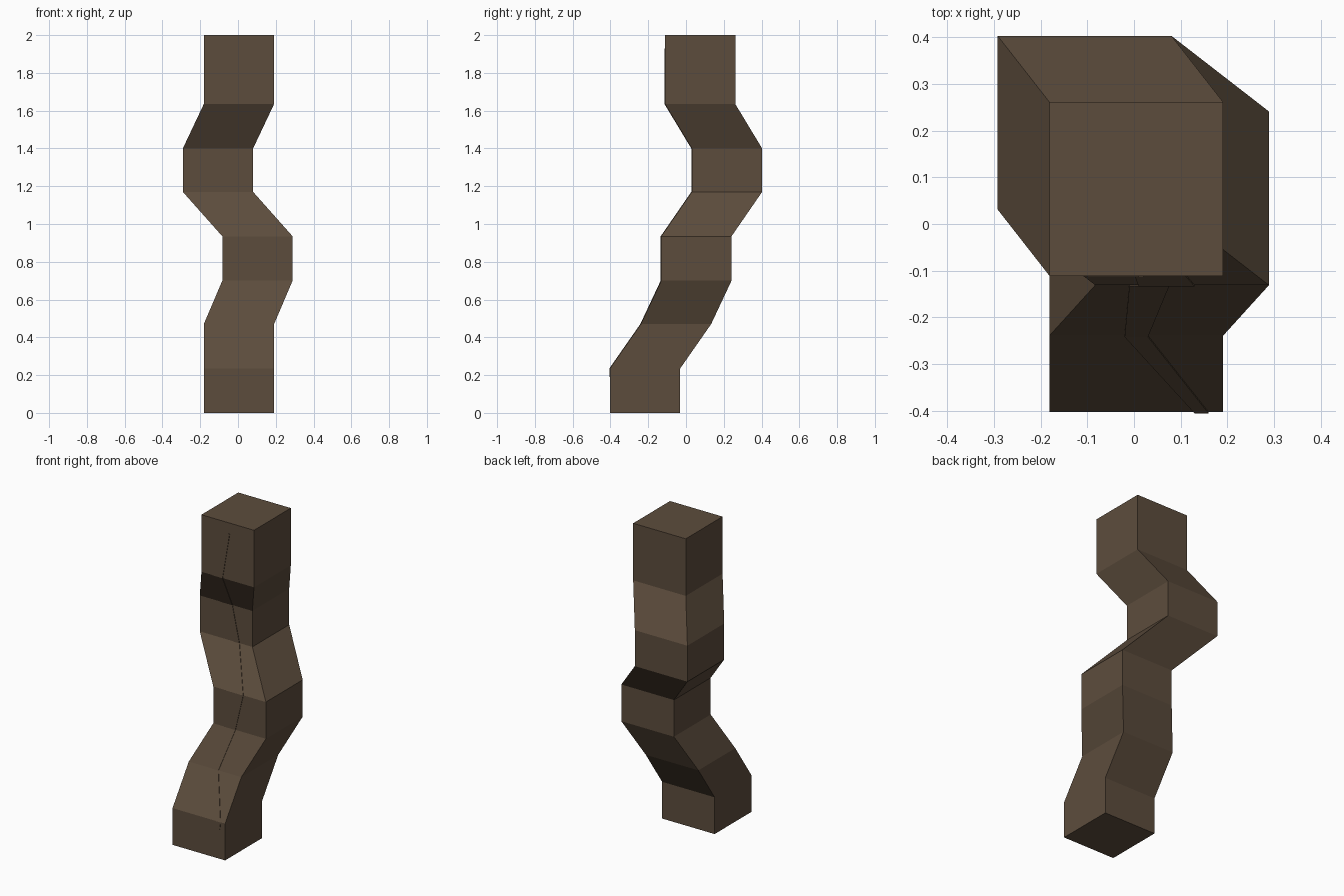
import bpy
import bmesh

cube = bpy.data.objects.get("Cube")
if cube:
    bpy.data.objects.remove(cube, do_unlink=True)

# Bark colour
bark = bpy.data.materials.new("dark_brown_bark")
bark.use_nodes = True
colour = (0.108, 0.073, 0.046, 1)
bark.diffuse_color = colour
bsdf = bark.node_tree.nodes["Principled BSDF"]
bsdf.inputs["Base Color"].default_value = colour
bsdf.inputs["Roughness"].default_value = 1

HALF = 0.186
# Trunk bends: height, centre x, centre y
BENDS = [
    (0, 0.005, -0.217), (0.235, 0.005, -0.217), (0.47, 0.005, -0.053),
    (0.7, 0.103, 0.055), (0.935, 0.103, 0.055), (1.17, -0.106, 0.217),
    (1.4, -0.106, 0.217), (1.635, 0.005, 0.075), (2, 0.005, 0.075),
]
# Raised vein: height, left edge, right edge
VEIN = [
    (0.19, 0.145, 0.155), (0.235, 0.13, 0.16), (0.47, -0.02, 0.03),
    (0.7, -0.01, 0.075), (0.935, 0.01, 0.13), (1.17, -0.05, -0.01),
    (1.4, -0.15, -0.06), (1.635, -0.1, -0.03), (1.93, 0.01, 0.02),
]


def front_y(z):
    """Depth of the trunk's front face at a height."""
    for (z0, _, y0), (z1, _, y1) in zip(BENDS, BENDS[1:]):
        if z <= z1:
            return y0 + (y1 - y0) * (z - z0) / (z1 - z0) - HALF


def loft(name, sections):
    """Skin a stack of four-cornered sections and cap both ends."""
    bm = bmesh.new()
    rings = [[bm.verts.new(p) for p in s] for s in sections]
    for a, b in zip(rings, rings[1:]):
        for i in range(4):
            j = (i + 1) % 4
            bm.faces.new((a[i], a[j], b[j], b[i]))
    bm.faces.new(rings[0][::-1])
    bm.faces.new(rings[-1])
    bmesh.ops.recalc_face_normals(bm, faces=bm.faces)
    mesh = bpy.data.meshes.new(name)
    bm.to_mesh(mesh)
    bm.free()
    mesh.materials.append(bark)
    obj = bpy.data.objects.new(name, mesh)
    bpy.context.collection.objects.link(obj)


def rectangle(x0, x1, y0, y1, z):
    return [(x0, y0, z), (x1, y0, z), (x1, y1, z), (x0, y1, z)]


# Crooked square trunk
loft("trunk", [rectangle(x - HALF, x + HALF, y - HALF, y + HALF, z) for z, x, y in BENDS])

# Thin vein lying on the front of the trunk
loft("bark_vein", [rectangle(a, b, front_y(z) - 0.003, front_y(z) + 0.02, z) for z, a, b in VEIN])
